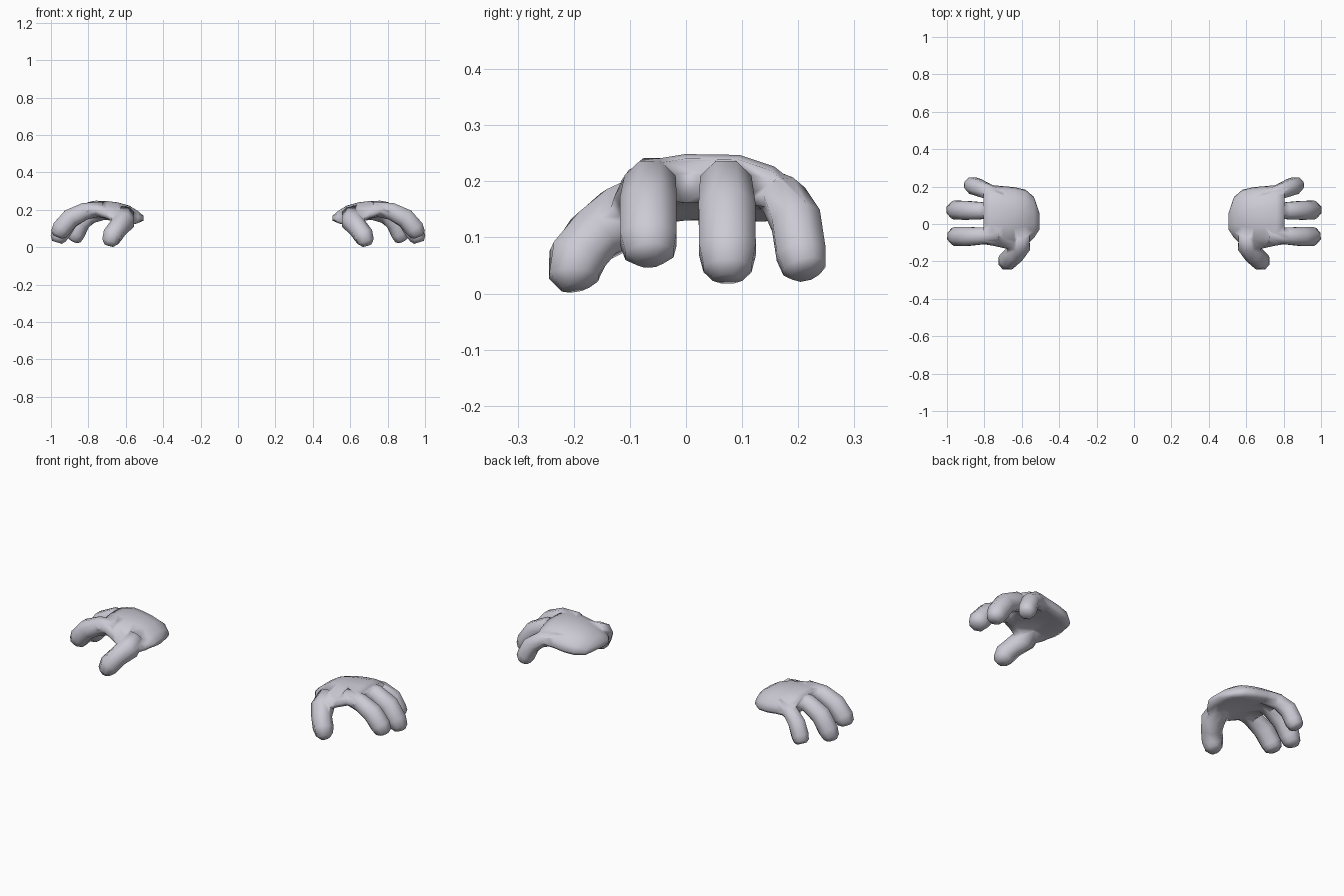
import bpy, bmesh, math
from mathutils import Vector

if "Cube" in bpy.data.objects:
    bpy.data.objects.remove(bpy.data.objects["Cube"])

skin = bpy.data.materials.new("pale_grey")
skin.diffuse_color = (0.60, 0.59, 0.66, 1)
skin.use_nodes = True
skin.node_tree.nodes["Principled BSDF"].inputs["Base Color"].default_value = skin.diffuse_color


def loft(name, rings):
    """Closed, capped mesh through equal-length rings of points."""
    bm = bmesh.new()
    vs = [[bm.verts.new(p) for p in r] for r in rings]
    n = len(vs[0])
    for a, b in zip(vs, vs[1:]):
        for i in range(n):
            j = (i + 1) % n
            bm.faces.new((a[i], a[j], b[j], b[i]))
    bm.faces.new(vs[0])
    bm.faces.new(vs[-1])
    bmesh.ops.recalc_face_normals(bm, faces=bm.faces)
    me = bpy.data.meshes.new(name)
    bm.to_mesh(me)
    bm.free()
    me.materials.append(skin)
    ob = bpy.data.objects.new(name, me)
    bpy.context.collection.objects.link(ob)
    return ob


def finger(name, path, side, n=8):
    """Tapered tube along (x, y, z, radius) nodes."""
    pts = [Vector(p[:3]) for p in path]
    rings = []
    for k, p in enumerate(pts):
        d = (pts[min(k + 1, len(pts) - 1)] - pts[max(k - 1, 0)]).normalized()
        u = (Vector(side) - d * d.dot(Vector(side))).normalized()
        v = d.cross(u)
        r = path[k][3] * 1.03
        angles = [2 * math.pi * (i + 0.5) / n for i in range(n)]
        rings.append([p + r * (u * math.cos(a) + v * math.sin(a)) for a in angles])
    return loft(name, rings)


# palm: arched sections (x, y front, y back, z mid, half height, front droop, back droop)
sections = [
    (0.506, -0.030, 0.060, 0.155, 0.014, 0.00, 0.00),
    (0.535, -0.075, 0.145, 0.163, 0.032, 0.02, 0.02),
    (0.580, -0.118, 0.183, 0.178, 0.046, 0.05, 0.03),
    (0.640, -0.140, 0.197, 0.193, 0.049, 0.06, 0.04),
    (0.700, -0.128, 0.202, 0.202, 0.047, 0.03, 0.04),
    (0.760, -0.115, 0.208, 0.206, 0.044, 0.01, 0.04),
    (0.805, -0.108, 0.200, 0.202, 0.040, 0.01, 0.04),
]
rings = []
for x, y0, y1, zm, h, df, db in sections:
    ring = []
    for i in range(14):
        a = 2 * math.pi * i / 14
        c, s = math.cos(a), math.sin(a)
        c2 = math.copysign(abs(c) ** 0.8, c)
        s2 = math.copysign(abs(s) ** 0.8, s)
        droop = (db if c > 0 else df) * c * c
        ring.append(((x, (y0 + y1) / 2 + (y1 - y0) / 2 * c2, zm - droop + h * s2)))
    rings.append(ring)
hand = loft("hands", rings)

# three fingers and a thumb
digits = [
    finger("index_finger", [(0.72, -0.060, 0.206, 0.038), (0.82, -0.064, 0.192, 0.048),
                            (0.895, -0.067, 0.156, 0.053), (0.945, -0.067, 0.098, 0.053),
                            (0.960, -0.065, 0.070, 0.045), (0.966, -0.064, 0.056, 0.025)], (0, 1, 0)),
    finger("middle_finger", [(0.72, 0.070, 0.206, 0.038), (0.82, 0.071, 0.192, 0.048),
                             (0.900, 0.073, 0.148, 0.053), (0.947, 0.074, 0.078, 0.053),
                             (0.962, 0.074, 0.045, 0.045), (0.968, 0.074, 0.026, 0.028)], (0, 1, 0)),
    finger("little_finger", [(0.70, 0.145, 0.185, 0.036), (0.785, 0.175, 0.168, 0.042),
                             (0.835, 0.196, 0.130, 0.046), (0.862, 0.205, 0.072, 0.046),
                             (0.874, 0.211, 0.046, 0.040), (0.880, 0.214, 0.034, 0.026)], (0, 1, 0)),
    finger("thumb", [(0.605, -0.050, 0.178, 0.048), (0.612, -0.115, 0.135, 0.060),
                     (0.642, -0.165, 0.102, 0.052), (0.672, -0.194, 0.062, 0.053),
                     (0.684, -0.200, 0.030, 0.046), (0.690, -0.197, 0.010, 0.026)], (1, 0, 0)),
]

# fuse the digits into the palm
bpy.context.view_layer.objects.active = hand
for d in digits:
    m = hand.modifiers.new("fuse", 'BOOLEAN')
    m.operation = 'UNION'
    m.solver = 'EXACT'
    m.object = d
    bpy.ops.object.modifier_apply(modifier=m.name)
    bpy.data.objects.remove(d)
for p in hand.data.polygons:
    p.use_smooth = True

# second hand
hand.modifiers.new("mirror", 'MIRROR').use_axis[0] = True
